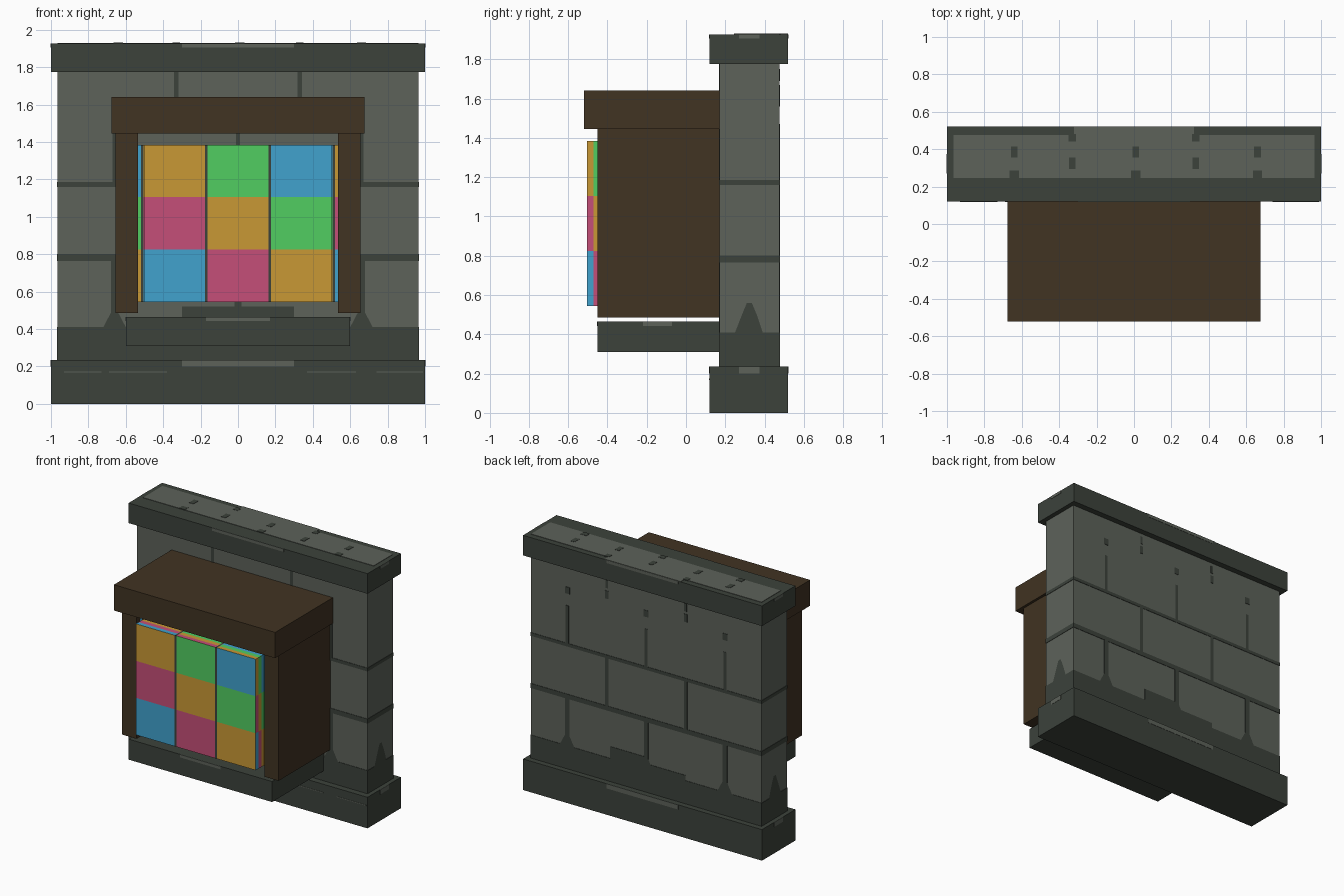
import bpy, bmesh, math
from mathutils import Vector

if "Cube" in bpy.data.objects:
    bpy.data.objects.remove(bpy.data.objects["Cube"])


def material(name, r, g, b):
    lin = lambda c: ((c / 255 + 0.055) / 1.055) ** 2.4 if c > 10 else c / 3294
    m = bpy.data.materials.new(name)
    m.diffuse_color = (lin(r), lin(g), lin(b), 1)
    m.use_nodes = True
    m.node_tree.nodes["Principled BSDF"].inputs["Base Color"].default_value = m.diffuse_color
    return m


STONE = material("light_stone", 93, 98, 90)
DARK = material("dark_stone", 60, 66, 59)
WOOD = material("brown_wood", 65, 51, 34)
TILES = [material("orange", 201, 152, 53), material("green", 81, 205, 97),
         material("blue", 65, 162, 206), material("pink", 197, 79, 120)]


def add_box(bm, x0, x1, y0, y1, z0, z1):
    vs = bmesh.ops.create_cube(bm, size=1)["verts"]
    for v in vs:
        v.co = Vector(((x0 + x1) / 2 + v.co.x * (x1 - x0),
                       (y0 + y1) / 2 + v.co.y * (y1 - y0),
                       (z0 + z1) / 2 + v.co.z * (z1 - z0)))


def finish(bm, name, mats):
    me = bpy.data.meshes.new(name)
    bm.to_mesh(me)
    bm.free()
    for m in mats:
        me.materials.append(m)
    ob = bpy.data.objects.new(name, me)
    bpy.context.collection.objects.link(ob)
    return ob


def boxes(name, mat, *dims):
    bm = bmesh.new()
    for d in dims:
        add_box(bm, *d)
    return finish(bm, name, [mat])


T = 0.003  # thickness of painted plates

# Stone wall with plinth and coping
boxes("wall_plinth", DARK, (-1, 1, 0.12, 0.52, 0, 0.235))
boxes("wall_body", STONE, (-0.965, 0.965, 0.17, 0.475, 0.235, 1.775))
boxes("wall_coping", DARK, (-1, 1, 0.12, 0.52, 1.775, 1.927))

# Mortar courses wrapping the wall, and the dark foot
boxes("mortar_courses", DARK, *[(-0.965 - T, 0.965 + T, 0.17 - T, 0.475 + T, a, b)
      for a, b in ((0.235, 0.41), (0.765, 0.8), (1.16, 1.185))])

# Upright mortar joints on front and back
joints = []
for z0, z1, xs, w in ((0.4, 0.77, (-0.66, 0, 0.66), 0.018),
                      (0.79, 1.17, (-0.33, 0.33), 0.014),
                      (1.18, 1.47, (-0.66, 0, 0.66), 0.012)):
    for x in xs:
        for y in (0.17, 0.475):
            joints.append((x - w, x + w, y - T, y + T, z0, z1))
for x in (-0.33, 0.33):
    joints.append((x - 0.012, x + 0.012, 0.17 - T, 0.17 + T, 1.62, 1.775))
    joints.append((x - 0.014, x + 0.014, 0.475 - T, 0.475 + T, 1.61, 1.67))
    joints.append((x - 0.01, x + 0.01, 0.475 - T, 0.475 + T, 1.69, 1.75))
for x in (-0.66, 0, 0.66):
    joints.append((x - 0.02, x + 0.02, 0.475 - T, 0.475 + T, 1.56, 1.61))
boxes("mortar_joints", DARK, *joints)

# Worn dark steps above the foot
boxes("foot_stains", DARK, (0, 0.3, 0.475 - T, 0.475 + T, 0.4, 0.5),
      (-0.33, 0, 0.475 - T, 0.475 + T, 0.4, 0.45),
      (-0.3, 0.3, 0.17 - T, 0.17 + T, 0.4, 0.52))


# Peaked stains on wall ends and flares at the joint feet
def wedge(name, pts, axis, depth):
    bm = bmesh.new()
    for s in (-1, 1):
        vs = [bm.verts.new((s * depth, a, z) if axis == "x" else (a, s * 0.1525 + s * T + 0.3225, z))
              for a, z in pts]
        bm.faces.new(vs)
    bmesh.ops.recalc_face_normals(bm, faces=bm.faces[:])
    return finish(bm, name, [DARK])


wedge("end_stain", [(0.25, 0.41), (0.39, 0.41), (0.36, 0.5), (0.335, 0.56),
                    (0.31, 0.56), (0.285, 0.5)], "x", 0.965 + T)
for x in (-0.66, 0, 0.66):
    wedge("joint_flare", [(x - 0.06, 0.41), (x + 0.06, 0.41), (x + 0.018, 0.49),
                          (x - 0.018, 0.49)], "y", 0)

# Pale worn face on top of the coping, with dark pits
Z = 1.927
boxes("coping_top_wear", STONE, (-0.965, 0.965, 0.245, 0.475, Z - T, Z + T),
      (-0.32, 0.32, 0.475, 0.52, Z - T, Z + T),
      (-0.32, 0.32, 0.245, 0.26, Z - T, Z + T * 0.9))
boxes("coping_pits", DARK, *[(x - 0.018, x + 0.018, y - 0.03, y + 0.03, Z, Z + 0.005)
      for x, y in ((-0.64, 0.385), (-0.33, 0.325), (0.01, 0.385), (0.33, 0.325), (0.66, 0.385))],
      *[(x - 0.025, x + 0.025, 0.244, 0.285, Z, Z + 0.005) for x in (-0.64, 0.01, 0.66)],
      *[(s * 0.33 - 0.02, s * 0.33 + 0.02, 0.44, 0.48, Z, Z + 0.005) for s in (-1, 1)])

# Pale chips along upper edges of coping, plinth and ledge
chips = []
for z0, z1 in ((1.905, 1.927), (0.2, 0.235)):
    for y in (0.12, 0.52):
        chips.append((-0.3, 0.3, y - 0.002, y + 0.002, z0, z1))
    for x in (-1, 1):
        chips.append((x - 0.002, x + 0.002, 0.27, 0.375, z0, z1))
for x0, x1 in ((-0.93, -0.73), (-0.69, -0.38), (0.37, 0.63), (0.74, 0.99)):
    chips.append((x0, x1, 0.118, 0.122, 0.168, 0.174))
chips.append((-0.17, 0.17, -0.452, -0.448, 0.443, 0.465))
for x in (-0.6, 0.6):
    chips.append((x - 0.002, x + 0.002, -0.22, -0.07, 0.443, 0.465))
boxes("edge_chips", STONE, *chips)

# Stone ledge and wooden surround
boxes("stone_ledge", DARK, (-0.6, 0.6, -0.45, 0.17, 0.31, 0.465))
boxes("wood_lintel", WOOD, (-0.675, 0.675, -0.52, 0.17, 1.445, 1.64))
for side, s in (("left", -1), ("right", 1)):
    a, b = sorted((s * 0.535, s * 0.655))
    boxes(side + "_wood_post", WOOD, (a, b, -0.45, 0.17, 0.485, 1.445))


# Coloured tile panel: a box sliced into a grid, coloured by cell
def tile_panel(name, half, y0, y1):
    z0, dz, dy = 0.545, 0.28, (y1 - y0) / 3
    bm = bmesh.new()
    add_box(bm, -half, half, y0, y1, z0, z0 + 3 * dz)
    cuts = [((x, 0, 0), (1, 0, 0)) for x in
            (-0.518, -0.505, -0.176, -0.163, 0.163, 0.176, 0.505, 0.518) if abs(x) < half]
    for k in (1, 2):
        cuts += [((0, 0, z0 + k * dz), (0, 0, 1)), ((0, y0 + k * dy, 0), (0, 1, 0))]
    for co, no in cuts:
        bmesh.ops.bisect_plane(bm, geom=bm.verts[:] + bm.edges[:] + bm.faces[:],
                               plane_co=co, plane_no=no)
    for f in bm.faces:
        c, n = f.calc_center_median(), f.normal
        cx = math.floor((c.x + 0.51) / 0.34) % 3
        row = 2 - min(2, max(0, int((c.z - z0) / dz)))
        cy = min(2, max(0, int((c.y - y0) / dy)))
        if abs(n.x) > 0.5:
            col = cy if n.x > 0 else 2 - cy
        else:
            col = cx
        if abs(n.z) > 0.5:
            row = 2 - cy
        f.material_index = (col - row) % 4
        # dark upright seams between the tiles
        if abs(n.x) < 0.5 and any(abs(abs(c.x) - s) < 0.005 for s in (0.1695, 0.5115)):
            f.material_index = 4
    return finish(bm, name, TILES + [DARK])


tile_panel("tile_panel", 0.502, -0.505, -0.405)
tile_panel("tile_backing", 0.535, -0.405, -0.375)
